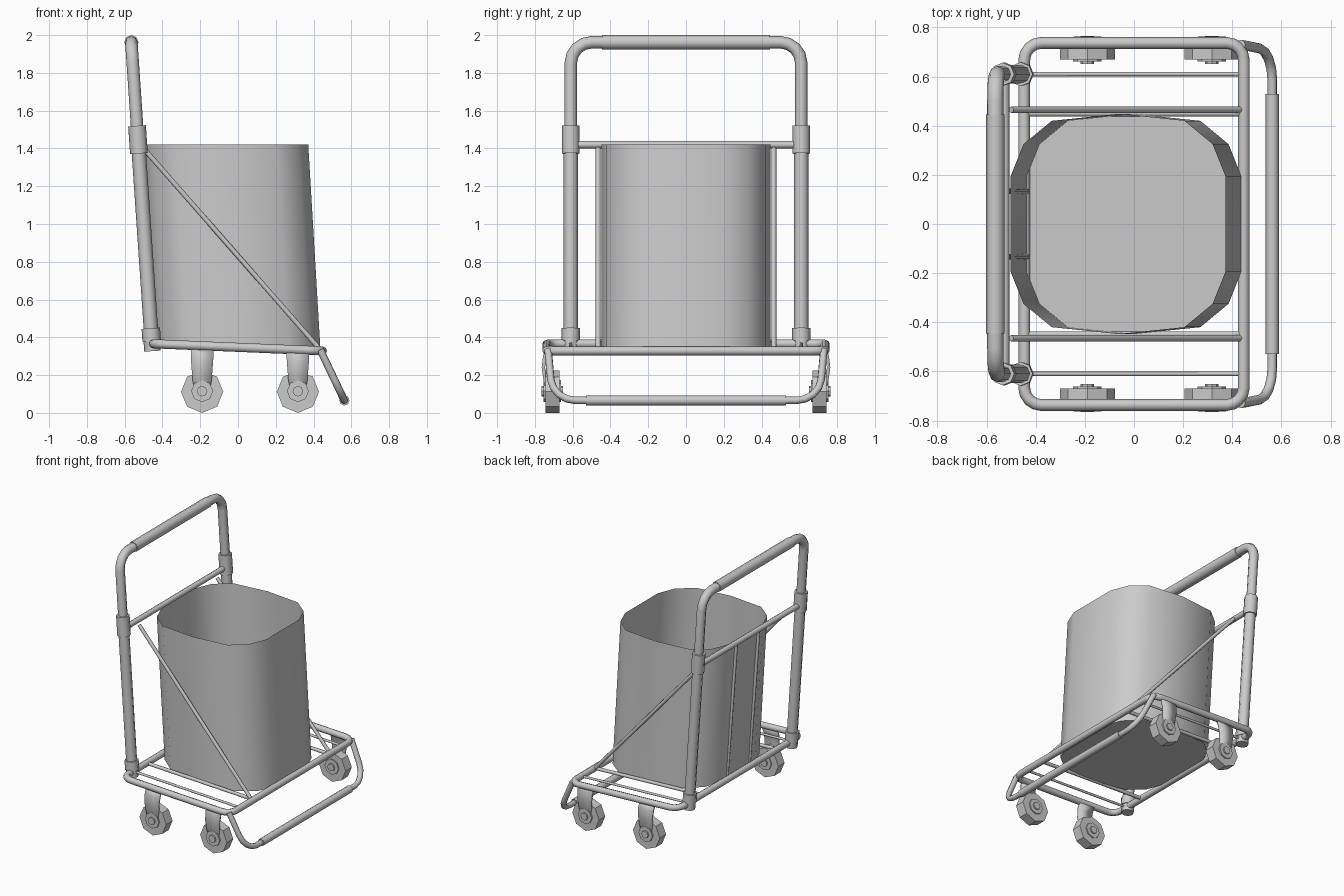
import bpy, bmesh
from math import radians, pi, cos, sin
from mathutils import Vector

if "Cube" in bpy.data.objects:
    bpy.data.objects.remove(bpy.data.objects["Cube"])


def finish(ob, angle):
    ob.data.shade_smooth()
    ob.data.set_sharp_from_angle(angle=radians(angle))
    return ob


def mesh_object(name, verts, faces, angle=50):
    me = bpy.data.meshes.new(name)
    me.from_pydata(verts, [], faces)
    ob = bpy.data.objects.new(name, me)
    bpy.context.collection.objects.link(ob)
    return finish(ob, angle)


def rounded(points, radius, closed=False, steps=4):
    """Replace the corners of a path with small arcs."""
    pts = [Vector(p) for p in points]
    n, out = len(pts), []
    for i, p in enumerate(pts):
        if not closed and i in (0, n - 1):
            out.append(p)
            continue
        a = p + (pts[i - 1] - p).normalized() * radius
        b = p + (pts[(i + 1) % n] - p).normalized() * radius
        # quarter ellipse through a and b
        for k in range(steps + 1):
            t = k / steps * pi / 2
            out.append(p + (a - p) * (1 - sin(t)) + (b - p) * (1 - cos(t)))
    return out


def tube(name, points, r, closed=False, res=2, angle=50):
    cu = bpy.data.curves.new(name, 'CURVE')
    cu.dimensions = '3D'
    cu.bevel_depth = r
    cu.bevel_resolution = res
    cu.use_fill_caps = True
    sp = cu.splines.new('POLY')
    sp.points.add(len(points) - 1)
    for sp_pt, p in zip(sp.points, points):
        sp_pt.co = (*p, 1)
    sp.use_cyclic_u = closed
    ob = bpy.data.objects.new(name, cu)
    bpy.context.collection.objects.link(ob)
    bpy.ops.object.select_all(action='DESELECT')
    ob.select_set(True)
    bpy.context.view_layer.objects.active = ob
    bpy.ops.object.convert(target='MESH')
    return finish(bpy.context.view_layer.objects.active, angle)


def disc(name, x, z, y0, y1, r, sides=8):
    verts = [(x + r * cos(2 * pi * k / sides), y, z + r * sin(2 * pi * k / sides))
             for y in (y0, y1) for k in range(sides)]
    faces = [(k, (k + 1) % sides, (k + 1) % sides + sides, k + sides) for k in range(sides)]
    faces += [tuple(range(sides))[::-1], tuple(range(sides, 2 * sides))]
    ob = mesh_object(name, verts, faces, 30)
    bm = bmesh.new()
    bm.from_mesh(ob.data)
    bmesh.ops.recalc_face_normals(bm, faces=bm.faces)
    bm.to_mesh(ob.data)
    bm.free()
    return ob


def deck(x, y, dz=0):      # point on the sloping base
    return Vector((x, y, 0.347 - 0.042 * x + dz))


def post(z, y):            # point on the leaning handle plane
    return Vector((-0.455 - 0.068 * (z - 0.35), y, z))


# base frame and its lengthwise rods
tube("base_frame", rounded([deck(-.447, -.737), deck(.447, -.737),
                            deck(.447, .737), deck(-.447, .737)], .07, True),
     .024, True)
for s in (-1, 1):
    tube("base_inner_rod", [deck(-.445, s * .45), deck(.44, s * .45)], .013)
    tube("base_outer_rod", [deck(-.445, s * .61), deck(.435, s * .61)], .009)

# handle: lower posts, upper hoop, collars, sockets, grip
Y = .61
tube("handle_hoop", rounded([post(1.42, -Y), post(1.962, -Y),
                             post(1.962, Y), post(1.42, Y)], .11), .033)
tube("handle_grip", [post(1.962, -.445), post(1.962, .445)], .038)
tube("handle_crossbar", [post(1.42, -Y), post(1.42, Y)] , .02)
for s in (-1, 1):
    tube("handle_post", [post(.35, s * Y), post(1.42, s * Y)], .038)
    tube("handle_collar", [post(1.373, s * Y), post(1.52, s * Y)], .047)
    tube("post_socket", [post(.327, s * Y), post(.40, s * Y)], .043)
    tube("post_socket_ring", [post(.38, s * Y), post(.448, s * Y)], .049)
    # diagonal brace and back rods
    tube("diagonal_brace", [(-.50, s * .465, 1.40), (.435, s * .465, .335)], .013)
    tube("back_rod", [deck(-.435, s * .133), post(1.41, s * .133) + Vector((.012, 0, 0))], .011)

# tilting toe bar at the front
tube("toe_bar", rounded([(.435, -.73, .335), (.563, -.705, .066),
                         (.563, .705, .066), (.435, .73, .335)], .12), .02)
tube("toe_bar_grip", [(.563, -.53, .066), (.563, .53, .066)], .027)

# open bin, leaning back with the posts
quarter = [(.437, .195), (.385, .325), (.27, .42)]
half = quarter + [(0, .448)] + [(-x, y) for x, y in reversed(quarter)]
ring = half + [(x, -y) for x, y in reversed(quarter)]
ring = half + [(-x, -y) for x, y in half]
n = len(ring)
low = [tuple(deck(x, y, -.003)) for x, y in ring]
high = [(x - .065, y, 1.42) for x, y in ring]
mesh_object("bin", low + high,
            [(k, (k + 1) % n, (k + 1) % n + n, k + n) for k in range(n)]
            + [tuple(range(n))[::-1]])

# four casters: fork plate, tyre, hub, bolt
fork_rows = [(.345, .728, .06), (.30, .748, .06), (.24, .755, .056),
             (.17, .745, .05), (.12, .738, .04)]
for s in (-1, 1):
    for x in (-.19, .317):
        verts = [(x + e * w, s * y, z) for z, y, w in fork_rows for e in (-1, 1)]
        faces = [(2 * i, 2 * i + 1, 2 * i + 3, 2 * i + 2) for i in range(len(fork_rows) - 1)]
        fork = mesh_object("caster_fork", verts, faces)
        mod = fork.modifiers.new("thickness", 'SOLIDIFY')
        mod.thickness = .018
        mod.offset = 0
        disc("caster_tyre", x, .112, s * .67, s * .744, .112)
        disc("caster_hub", x, .115, s * .662, s * .755, .058)
        disc("caster_bolt", x, .115, s * .652, s * .765, .028)
